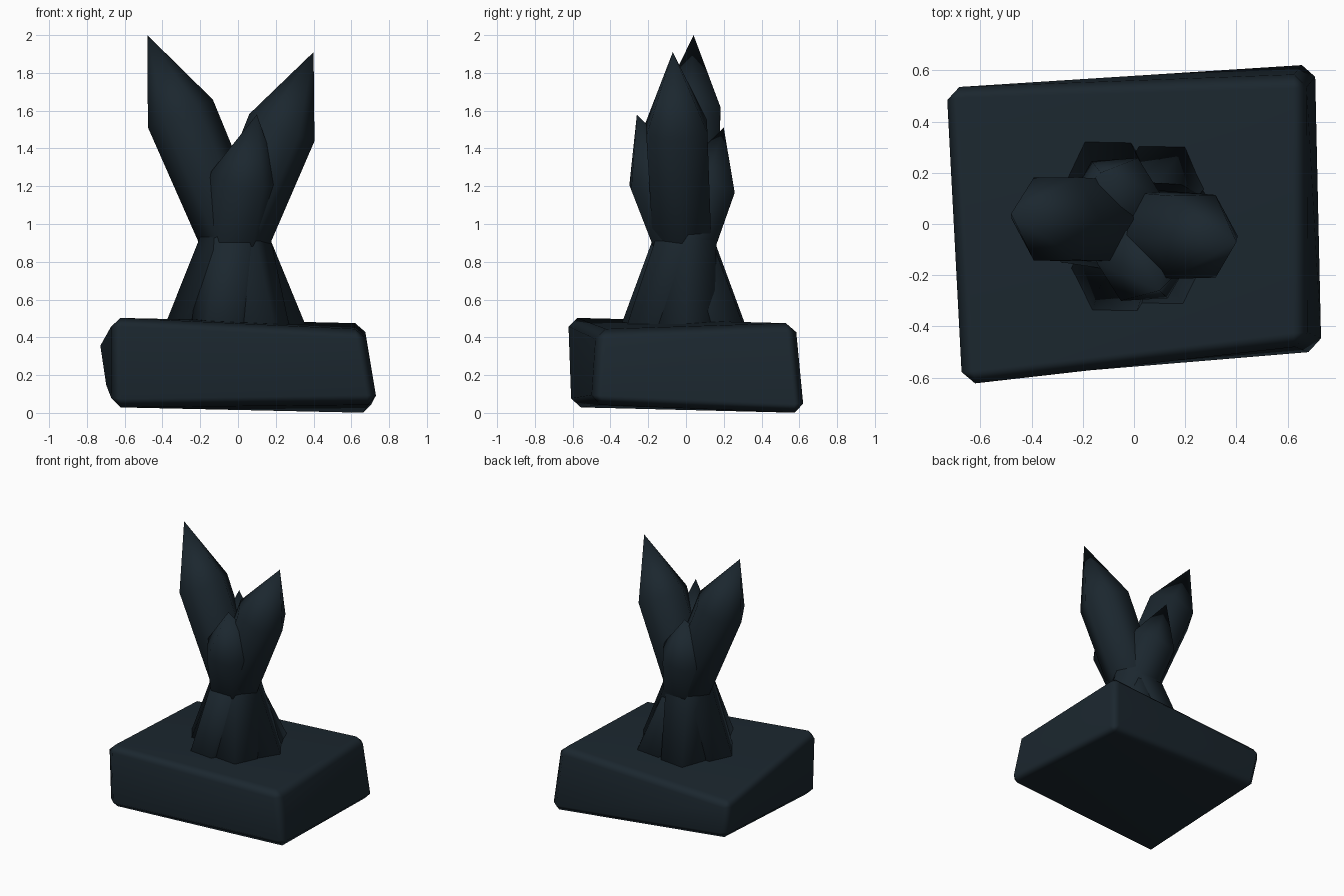
import bpy
import bmesh
import math
from mathutils import Vector

cube = bpy.data.objects.get("Cube")
if cube:
    bpy.data.objects.remove(cube, do_unlink=True)

# Dark slate stone
slate = bpy.data.materials.new("dark_slate")
slate.use_nodes = True
COLOUR = (0.011, 0.020, 0.028, 1)
slate.diffuse_color = COLOUR
bsdf = slate.node_tree.nodes["Principled BSDF"]
bsdf.inputs["Base Color"].default_value = COLOUR
bsdf.inputs["Roughness"].default_value = 0.8


def add_object(name, bm):
    bmesh.ops.recalc_face_normals(bm, faces=bm.faces)
    for face in bm.faces:
        face.smooth = True
    mesh = bpy.data.meshes.new(name)
    bm.to_mesh(mesh)
    bm.free()
    mesh.materials.append(slate)
    obj = bpy.data.objects.new(name, mesh)
    bpy.context.collection.objects.link(obj)
    return obj


def crystal(name, foot, shoulder, tip, foot_radius, shoulder_radius):
    """Six-sided shaft from foot to shoulder, closed by a point."""
    foot, shoulder, tip = Vector(foot), Vector(shoulder), Vector(tip)
    axis = (shoulder - foot).normalized()
    side = Vector((1, 0, 0))
    side = (side - axis * side.dot(axis)).normalized()
    across = axis.cross(side)
    bm = bmesh.new()

    def ring(centre, radius):
        angles = [math.tau * i / 6 for i in range(6)]
        return [bm.verts.new(centre + radius * (side * math.cos(a) + across * math.sin(a)))
                for a in angles]

    # The shaft runs on into the slab
    low = ring(foot - axis * 0.12, foot_radius)
    high = ring(shoulder, shoulder_radius)
    point = bm.verts.new(tip)
    for i in range(6):
        j = (i + 1) % 6
        bm.faces.new((low[i], low[j], high[j], high[i]))
        bm.faces.new((high[i], high[j], point))
    bm.faces.new(low)
    add_object(name, bm)


# Crooked slab with chamfered edges: bottom and top outlines
bottom = [(-0.67, -0.61, 0.025), (0.74, -0.50, 0.045), (0.71, 0.63, -0.005), (-0.69, 0.50, 0.10)]
top = [(-0.67, -0.63, 0.51), (0.67, -0.47, 0.44), (0.67, 0.58, 0.48), (-0.74, 0.54, 0.40)]
bm = bmesh.new()
lower = [bm.verts.new(p) for p in bottom]
upper = [bm.verts.new(p) for p in top]
bm.faces.new(lower)
bm.faces.new(upper)
for i in range(4):
    j = (i + 1) % 4
    bm.faces.new((lower[i], lower[j], upper[j], upper[i]))
slab = add_object("stone_slab", bm)
bevel = slab.modifiers.new("chamfer", 'BEVEL')
bevel.width = 0.05
bevel.segments = 1
bevel.limit_method = 'NONE'
slab.modifiers.new("flat_faces", 'WEIGHTED_NORMAL')

# Crystals crossing at the waist
crystal("right_crystal", (0.17, 0.0, 0.47), (-0.305, 0.02, 1.585), (-0.48, 0.04, 2.0), 0.17, 0.187)
crystal("left_crystal", (-0.20, 0.0, 0.47), (0.232, -0.05, 1.51), (0.40, -0.07, 1.91), 0.17, 0.187)
crystal("front_crystal", (-0.09, 0.15, 0.47), (0.04, -0.145, 1.25), (0.10, -0.26, 1.58), 0.175, 0.185)
crystal("back_crystal", (0.09, -0.15, 0.47), (-0.075, 0.10, 1.20), (-0.13, 0.20, 1.51), 0.175, 0.185)

# Short crystals, showing only below the waist
crystal("front_spur", (-0.07, -0.18, 0.47), (-0.02, -0.025, 0.89), (0.01, 0.05, 1.1), 0.175, 0.175)
crystal("back_spur", (0.095, 0.14, 0.47), (-0.015, -0.005, 0.87), (-0.05, -0.05, 1.1), 0.175, 0.17)
